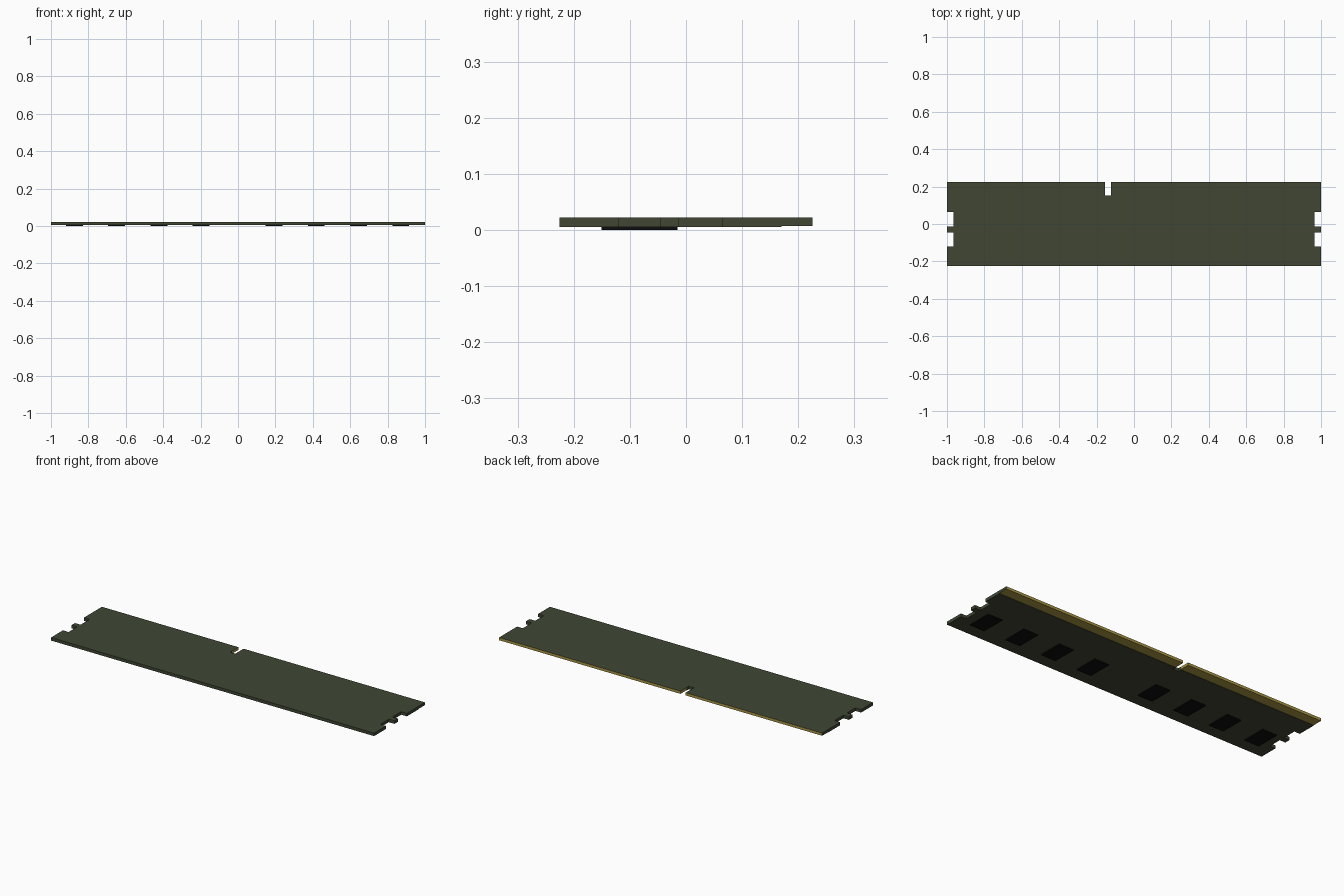
import bpy, bmesh
from mathutils import Matrix, Vector

if "Cube" in bpy.data.objects:
    bpy.data.objects.remove(bpy.data.objects["Cube"])


def material(name, color):
    m = bpy.data.materials.new(name)
    m.diffuse_color = (*color, 1)
    m.use_nodes = True
    m.node_tree.nodes["Principled BSDF"].inputs["Base Color"].default_value = m.diffuse_color
    return m


GREEN = material("board_green", (0.05, 0.062, 0.034))
GOLD = material("contact_gold", (0.40, 0.31, 0.06))
BLACK = material("chip_black", (0.004, 0.004, 0.005))

TOP, STEP, BASE = 0.022, 0.007, 0.005   # board top, thin edge underside, board underside
EDGE_Y = 0.17                           # start of the contact edge


def add_object(name, bm, mats):
    bmesh.ops.recalc_face_normals(bm, faces=bm.faces)
    mesh = bpy.data.meshes.new(name)
    bm.to_mesh(mesh)
    bm.free()
    for m in mats:
        mesh.materials.append(m)
    obj = bpy.data.objects.new(name, mesh)
    bpy.context.collection.objects.link(obj)
    return obj


# Circuit board outline: latch notches on both ends, key notch on the back edge
end = [(1, -0.225), (1, -0.12), (0.965, -0.12), (0.965, -0.045), (1, -0.045),
       (1, -0.013), (0.965, -0.013), (0.965, 0.065), (1, 0.065), (1, 0.225)]
key = [(-0.123, 0.225), (-0.123, 0.152), (-0.155, 0.152), (-0.155, 0.225)]
outline = end + key + [(-x, y) for x, y in reversed(end)]

bm = bmesh.new()
bottom = bm.faces.new([bm.verts.new((x, y, STEP)) for x, y in outline])
ext = bmesh.ops.extrude_face_region(bm, geom=[bottom], use_keep_orig=True)
bmesh.ops.translate(bm, vec=(0, 0, TOP - STEP),
                    verts=[v for v in ext["geom"] if isinstance(v, bmesh.types.BMVert)])
bmesh.ops.recalc_face_normals(bm, faces=bm.faces)

# Cut at the contact edge and thicken the underside of the main area
bmesh.ops.bisect_plane(bm, geom=bm.verts[:] + bm.edges[:] + bm.faces[:], dist=1e-6,
                       plane_co=(0, EDGE_Y, 0), plane_no=(0, 1, 0))
bm.normal_update()
under = [f for f in bm.faces if f.normal.z < -0.5 and max(v.co.y for v in f.verts) < EDGE_Y + 1e-4]
ext = bmesh.ops.extrude_face_region(bm, geom=under)
bmesh.ops.translate(bm, vec=(0, 0, BASE - STEP),
                    verts=[v for v in ext["geom"] if isinstance(v, bmesh.types.BMVert)])
bmesh.ops.recalc_face_normals(bm, faces=bm.faces)

# Gold contacts: underside, back face and key walls of the thin edge
bm.normal_update()
for f in bm.faces:
    c = f.calc_center_median()
    if c.y > EDGE_Y + 0.001 and f.normal.z < 0.5 and not (abs(f.normal.x) > 0.5 and abs(c.x) > 0.9):
        f.material_index = 1
add_object("circuit_board", bm, [GREEN, GOLD])

# Memory chips in two groups of four on the underside
for group, start in (("left", -0.875), ("right", 0.192)):
    for i in range(4):
        bm = bmesh.new()
        size = Vector((0.09, 0.136, 0.006))
        place = Matrix.Translation((start + i * 0.226, -0.083, 0.003)) @ Matrix.Diagonal(size.to_4d())
        bmesh.ops.create_cube(bm, size=1, matrix=place)
        add_object(f"memory_chip_{group}_{i + 1}", bm, [BLACK])
